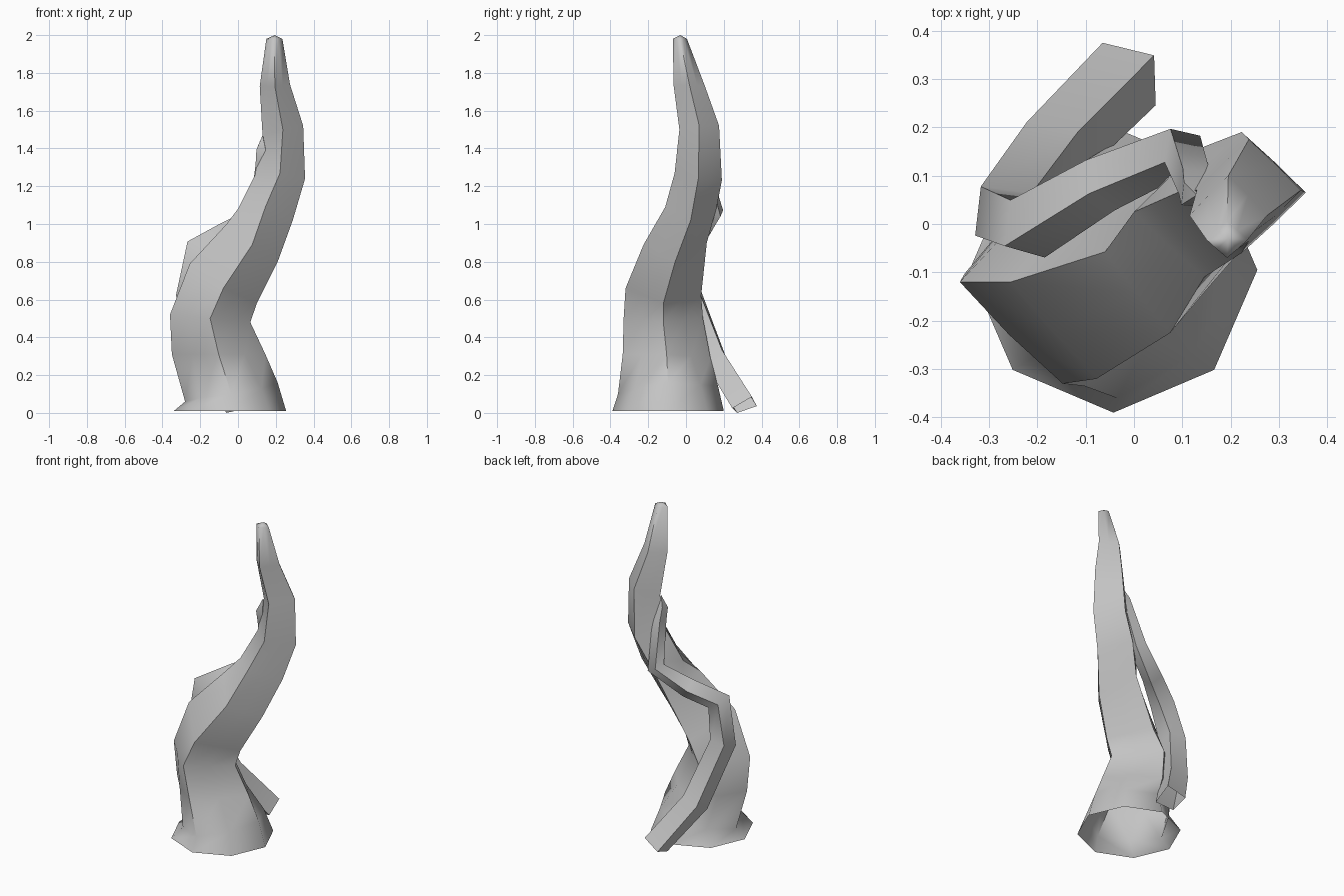
import bpy, bmesh, math
from mathutils import Vector

cube = bpy.data.objects.get("Cube")
if cube:
    bpy.data.objects.remove(cube, do_unlink=True)

# One plain grey for trunk and vine
grey = bpy.data.materials.new("plain grey")
grey.use_nodes = True
grey.diffuse_color = (0.55, 0.55, 0.55, 1)
grey.node_tree.nodes["Principled BSDF"].inputs["Base Color"].default_value = (0.55, 0.55, 0.55, 1)


def skin_rings(name, rings, tip):
    """Bridge rings of equal size, open at the bottom, closed to a tip point."""
    bm = bmesh.new()
    loops = [[bm.verts.new(p) for p in ring] for ring in rings]
    n = len(loops[0])
    for low, high in zip(loops, loops[1:]):
        for i in range(n):
            j = (i + 1) % n
            bm.faces.new((low[i], low[j], high[j], high[i]))
    end = bm.verts.new(tip)
    for i in range(n):
        bm.faces.new((loops[-1][i], loops[-1][(i + 1) % n], end))
    mesh = bpy.data.meshes.new(name)
    bm.to_mesh(mesh)
    bm.free()
    mesh.materials.append(grey)
    obj = bpy.data.objects.new(name, mesh)
    bpy.context.collection.objects.link(obj)
    bpy.ops.object.select_all(action='DESELECT')
    obj.select_set(True)
    bpy.context.view_layer.objects.active = obj
    bpy.ops.object.shade_smooth_by_angle(angle=math.radians(60))
    return obj


def trunk_ring(left, right, front, back, bulge):
    """Ring through four (offset, height) extremes; bulge 0.5 is a diamond, 0.71 an octagon."""
    cx, cy = (left[0] + right[0]) / 2, (front[0] + back[0]) / 2
    corners = [Vector((right[0], cy, right[1])), Vector((cx, back[0], back[1])),
               Vector((left[0], cy, left[1])), Vector((cx, front[0], front[1]))]
    ring = []
    for i, a in enumerate(corners):
        b = corners[(i + 1) % 4]
        mid = (a + b) / 2
        centre = Vector((cx, cy, mid.z))
        ring += [a, centre + (mid - centre) * bulge / 0.5]
    return ring


# Trunk: flared octagonal foot turning into a leaning four-sided horn
trunk = [
    ((-.34, .01), (.255, .01), (-.39, .01), (.20, .01), .7),
    ((-.28, .06), (.21, .16), (-.36, .10), (.17, .14), .65),
    ((-.35, .31), (.145, .31), (-.335, .31), (.13, .29), .56),
    ((-.36, .52), (.065, .48), (-.33, .50), (.09, .50), .52),
    ((-.255, .79), (.10, .58), (-.32, .66), (.08, .62), .51),
    ((-.06, 1.0), (.21, .80), (-.225, .89), (.11, .90), .51),
    ((0, 1.08), (.29, 1.02), (-.11, 1.09), (.16, 1.08), .51),
    ((.09, 1.26), (.355, 1.24), (-.06, 1.27), (.19, 1.23), .51),
    ((.13, 1.47), (.345, 1.52), (-.035, 1.5), (.175, 1.52), .51),
    ((.115, 1.73), (.275, 1.74), (-.065, 1.73), (.10, 1.73), .51),
    ((.15, 1.98), (.235, 1.98), (-.07, 1.98), (.005, 1.98), .51),
]
skin_rings("trunk", [trunk_ring(*r) for r in trunk], (.195, -.03, 2))

# Vine: four-sided tube climbing the back, (x, y, z, radius)
vine = [
    (-.01, .31, .03, .085), (-.17, .15, .29, .08), (-.27, .02, .64, .075),
    (-.22, -.01, .87, .07), (-.07, .08, .95, .06), (.10, .155, 1.06, .05),
    (.125, .085, 1.32, .04), (.125, .06, 1.40, .035),
]
points = [Vector(p[:3]) for p in vine]
rings = []
for i, p in enumerate(points):
    along = (points[min(i + 1, len(points) - 1)] - points[max(i - 1, 0)]).normalized()
    out = Vector((-.6, .8, 0))
    out = (out - along * out.dot(along)).normalized()
    side = along.cross(out)
    ring = [p + (out * math.cos(a) + side * math.sin(a)) * vine[i][3]
            for a in (k * math.pi / 2 for k in range(4))]
    for v in ring:
        v.z = max(v.z, 0)
    rings.append(ring)
skin_rings("vine", rings, (.13, .06, 1.47))
